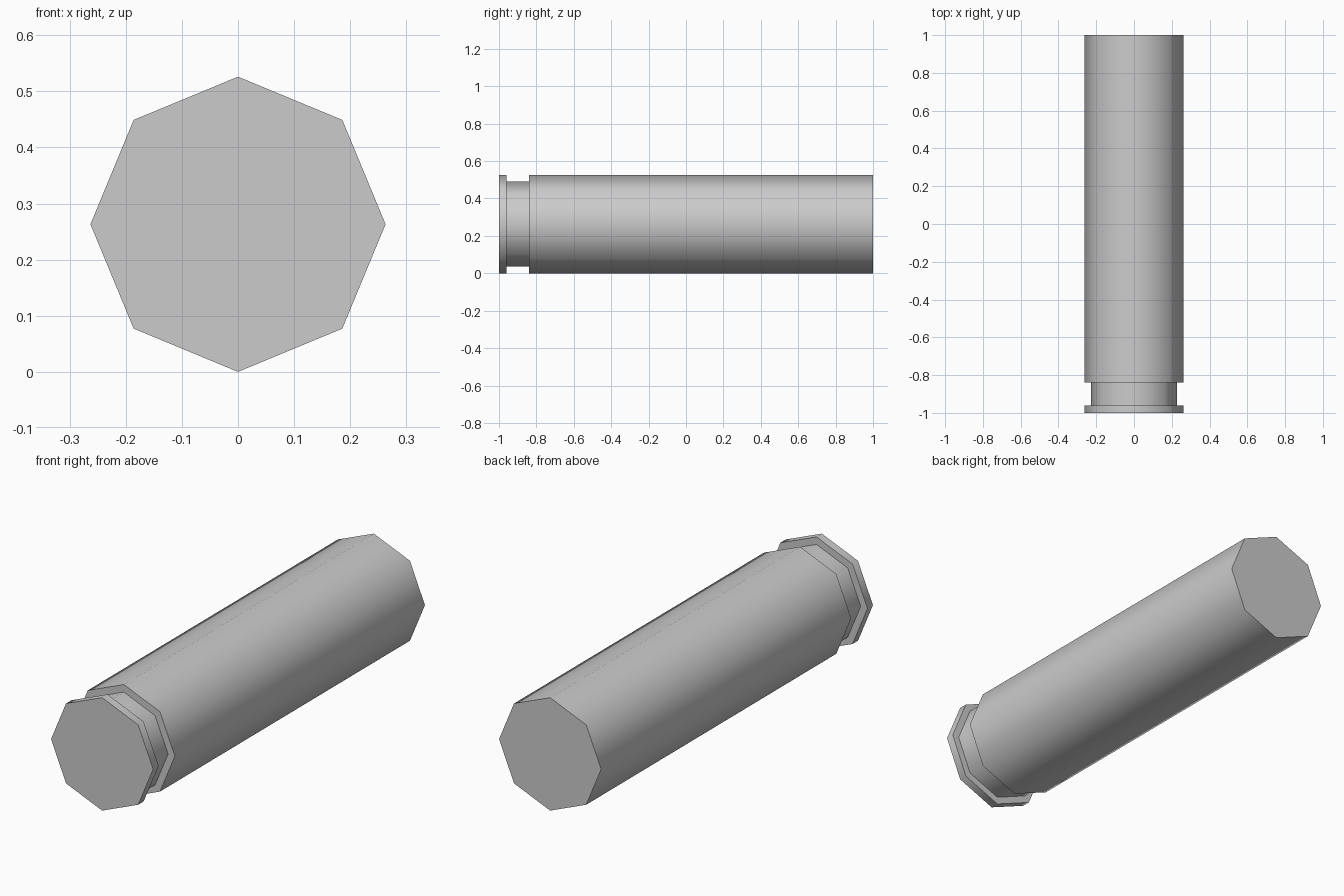
import bpy
import bmesh
import math

if "Cube" in bpy.data.objects:
    bpy.data.objects.remove(bpy.data.objects["Cube"], do_unlink=True)

SIDES = 8
R = 0.263       # body and rim radius
NECK = 0.228    # groove radius

# Material
grey = bpy.data.materials.new("plain grey")
grey.use_nodes = True
colour = (0.6, 0.6, 0.6, 1.0)
grey.diffuse_color = colour
grey.node_tree.nodes["Principled BSDF"].inputs["Base Color"].default_value = colour

# Casing profile (y, radius): rim, groove, long body
profile = [(-1.0, R), (-0.96, R), (-0.96, NECK), (-0.84, NECK), (-0.84, R), (1.0, R)]

bm = bmesh.new()
rings = []
for y, r in profile:
    angles = [math.tau * i / SIDES for i in range(SIDES)]
    rings.append([bm.verts.new((r * math.cos(a), y, R + r * math.sin(a))) for a in angles])

# Side walls and groove shoulders
for a, b in zip(rings, rings[1:]):
    for i in range(SIDES):
        j = (i + 1) % SIDES
        bm.faces.new((a[i], a[j], b[j], b[i]))

# Flat end caps
bm.faces.new(rings[0])
bm.faces.new(rings[-1])
bmesh.ops.recalc_face_normals(bm, faces=bm.faces)

mesh = bpy.data.meshes.new("casing")
bm.to_mesh(mesh)
bm.free()
mesh.materials.append(grey)
casing = bpy.data.objects.new("casing", mesh)
bpy.context.collection.objects.link(casing)

# Smooth round the sides, crisp at the rims and groove
bpy.ops.object.select_all(action='DESELECT')
casing.select_set(True)
bpy.context.view_layer.objects.active = casing
bpy.ops.object.shade_smooth_by_angle(angle=math.radians(60))
